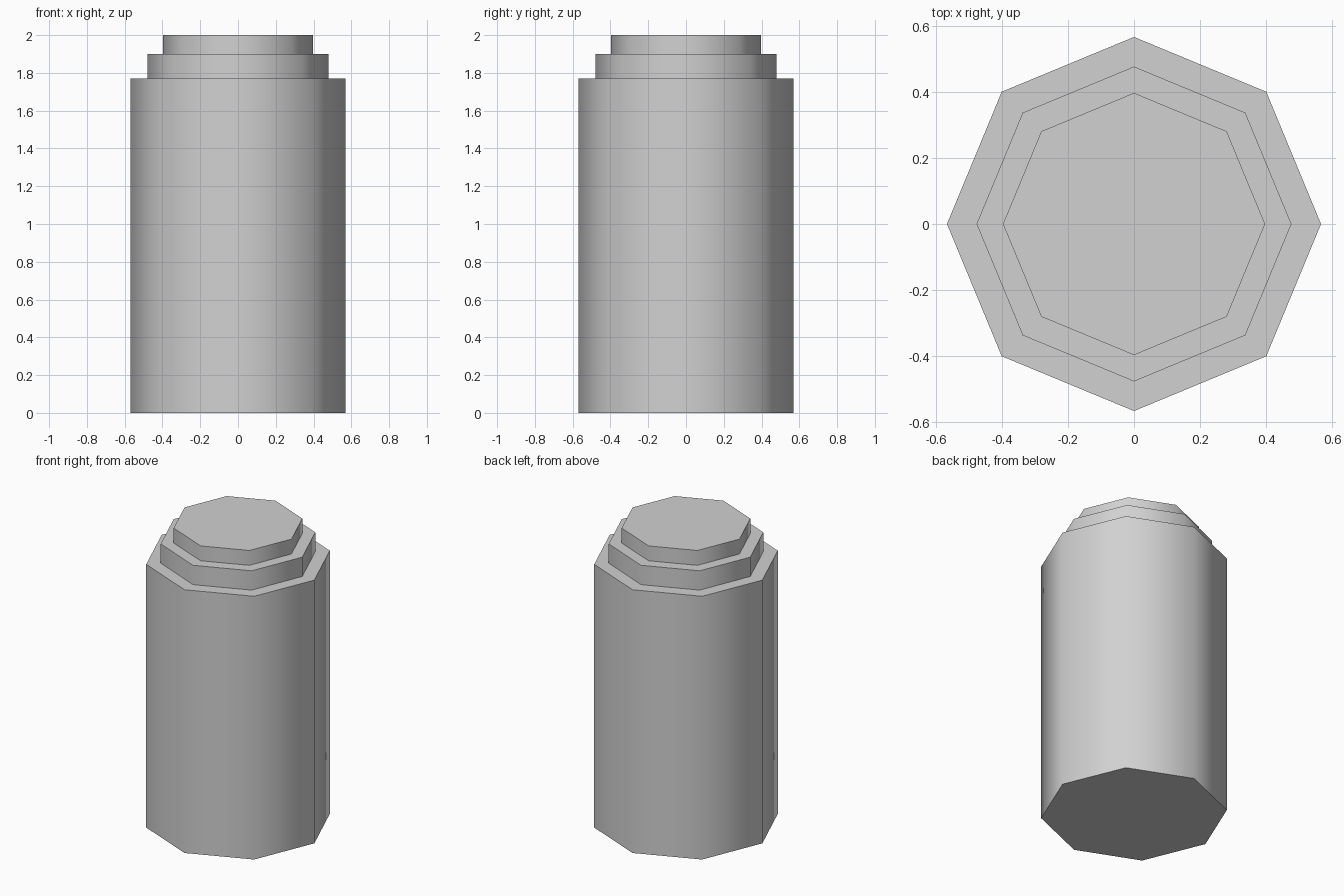
import bpy
import math

cube = bpy.data.objects.get("Cube")
if cube:
    bpy.data.objects.remove(cube, do_unlink=True)

# Single grey material
grey = bpy.data.materials.new("plain grey")
grey.use_nodes = True
colour = (0.64, 0.64, 0.64, 1)
grey.diffuse_color = colour
grey.node_tree.nodes["Principled BSDF"].inputs["Base Color"].default_value = colour


def octagonal_drum(name, radius, bottom, top):
    """Eight-sided drum with corners on the axes, smooth round its sides."""
    bpy.ops.mesh.primitive_cylinder_add(
        vertices=8, radius=radius, depth=top - bottom,
        location=(0, 0, (bottom + top) / 2))
    drum = bpy.context.object
    drum.name = name
    drum.data.materials.append(grey)
    # Rims stay sharp, the wall blends across its corners
    bpy.ops.object.shade_smooth_by_angle(angle=math.radians(60))


# Stepped column from the ground up
octagonal_drum("main_body", 0.568, 0, 1.77)
octagonal_drum("shoulder_step", 0.478, 1.77, 1.9)
octagonal_drum("top_cap", 0.398, 1.9, 2)
